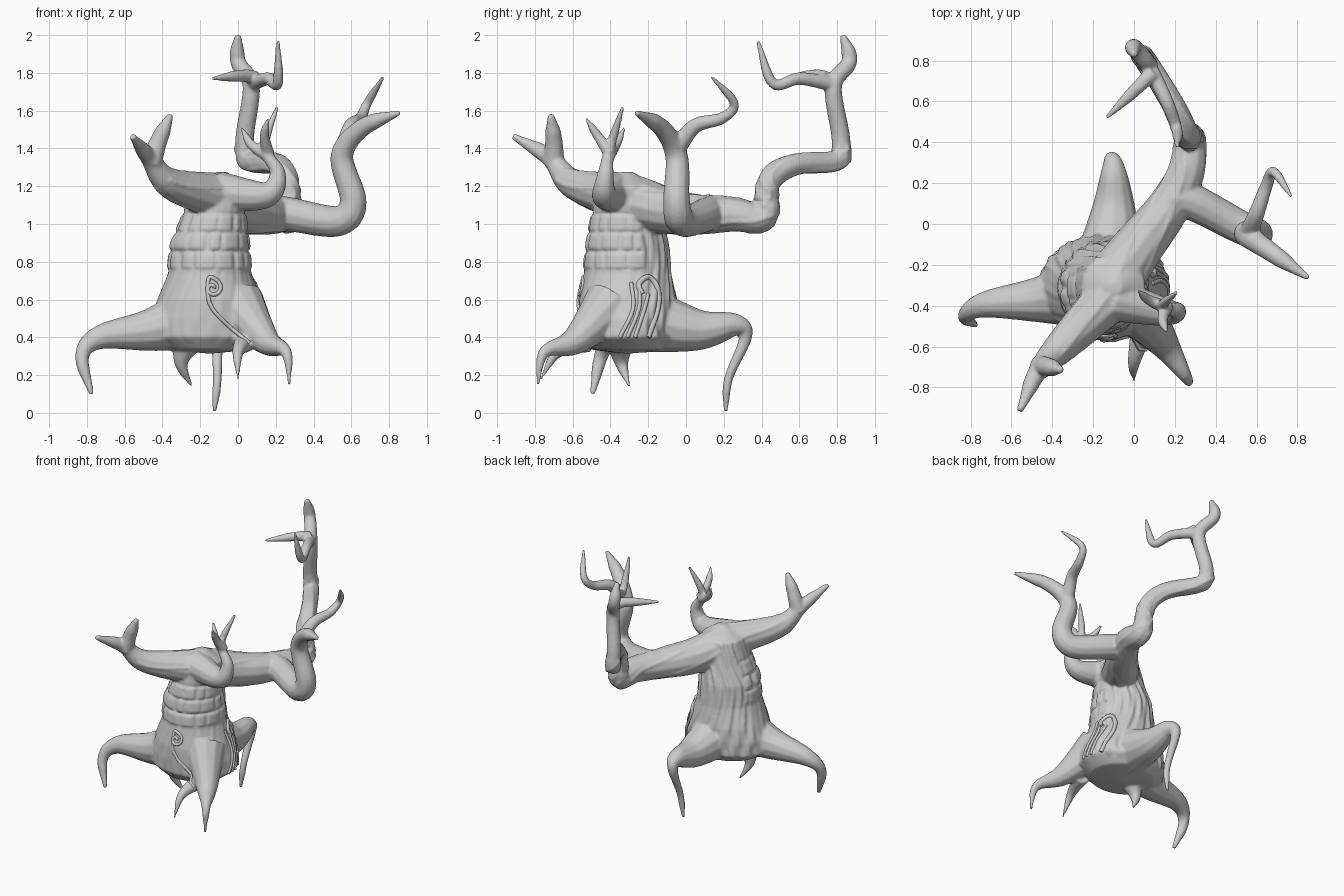
import bpy, bmesh, math
from mathutils import Vector

if "Cube" in bpy.data.objects:
    bpy.data.objects.remove(bpy.data.objects["Cube"])


def select(obs):
    bpy.ops.object.select_all(action='DESELECT')
    for o in obs:
        o.select_set(True)
    bpy.context.view_layer.objects.active = obs[0]


def smooth_path(pts, steps=8):
    """Catmull-Rom resampling of a list of points."""
    P = [Vector(p) for p in pts]
    P = [2 * P[0] - P[1]] + P + [2 * P[-1] - P[-2]]
    out = []
    for a, b, c, d in zip(P, P[1:], P[2:], P[3:]):
        for i in range(steps):
            t = i / steps
            out.append(0.5 * (2 * b + (c - a) * t + (2 * a - 5 * b + 4 * c - d) * t * t
                              + (3 * b - a - 3 * c + d) * t ** 3))
    return out + [P[-2]]


def tubes(name, paths, sides=4):
    """One mesh with a round tube for every path of (point, radius) pairs."""
    cu = bpy.data.curves.new(name, 'CURVE')
    cu.dimensions = '3D'
    cu.bevel_depth = 1
    cu.bevel_resolution = sides
    cu.use_fill_caps = True
    for path in paths:
        sp = cu.splines.new('POLY')
        sp.points.add(len(path) - 1)
        for q, (p, r) in zip(sp.points, path):
            q.co = (*p, 1)
            q.radius = r
    ob = bpy.data.objects.new(name, cu)
    bpy.context.collection.objects.link(ob)
    select([ob])
    bpy.ops.object.convert(target='MESH')
    return bpy.context.view_layer.objects.active


def limb(r0, r1, flare, *pts):
    """Tapered limb: radius r0 to r1, swelling at the root, rounded off at the tip."""
    P = smooth_path(pts)
    path = []
    for i, p in enumerate(P):
        t = i / (len(P) - 1)
        tip = min(1, .45 + .55 * (1 - t) * (len(pts) - 1) / .6)
        path.append((p, (r1 + (r0 - r1) * (1 - t) ** flare) * tip))
    return path


def strand(path, phase):
    """Thin bark strand winding along a limb."""
    out = []
    for i, (p, r) in enumerate(path[:-1]):
        d = path[i + 1][0] - p
        side = d.cross(Vector((.1, .2, 1))).normalized()
        up = side.cross(d).normalized()
        a = phase + .06 * i
        out.append((p + (side * math.cos(a) + up * math.sin(a)) * r * .95, .01))
    return out


# Roots that act as legs
root_left = limb(.19, .03, 2.2, (-.2, -.34, .51), (-.46, -.37, .44), (-.73, -.395, .4),
                 (-.825, -.45, .3), (-.775, -.495, .1))
root_back = limb(.19, .022, 2.8, (-.13, -.25, .5), (-.1, .06, .44), (-.1, .26, .465),
                 (-.11, .315, .4), (-.11, .225, .18), (-.125, .21, .005))
root_right = limb(.15, .018, 2.1, (0, -.4, .57), (.15, -.59, .38), (.255, -.75, .32), (.272, -.785, .15))
root_front = limb(.06, .014, 1.5, (.04, -.52, .38), (0, -.68, .32), (0, -.77, .175))
root_under = limb(.09, .018, 2, (-.27, -.35, .38), (-.3, -.34, .26), (-.245, -.3, .14))

# Big limb reaching back, its elbow, and the antler-like forks on its top
limb_inner = limb(.14, .058, 1, (-.1, -.28, 1.12), (.03, -.1, 1.07), (.16, .07, 1.05), (.255, .25, 1.05),
                  (.275, .41, 1.04), (.265, .44, 1.22))
limb_outer = limb(.064, .036, .8, (.27, .42, 1.12), (.255, .45, 1.24), (.2, .57, 1.315), (.06, .8, 1.335),
                  (.035, .82, 1.45), (.07, .78, 1.73), (0, .865, 1.86), (0, .83, 2.0))
fork_high = limb(.04, .022, 1, (.07, .78, 1.74), (.16, .6, 1.77), (.21, .46, 1.745), (.212, .38, 1.97))
fork_low = limb(.042, .022, .8, (.09, .74, 1.77), (.03, .68, 1.785), (-.135, .52, 1.77))
knuckle = limb(.05, .05, 1, (.1, .72, 1.325), (.045, .81, 1.335), (.04, .82, 1.4))

# Right limb with two horns
limb_right = limb(.1, .03, .75, (.17, .12, 1.06), (.28, .11, 1.05), (.53, -.02, 1.015), (.61, -.05, 1.12),
                  (.55, -.05, 1.36), (.66, -.13, 1.51), (.855, -.265, 1.59))
fork_right = limb(.05, .02, 1.4, (.56, -.05, 1.4), (.6, .05, 1.52), (.65, .19, 1.56), (.685, .255, 1.64),
                  (.77, .135, 1.78))

# Left front limb with two horns
limb_left = limb(.13, .036, 1.9, (-.1, -.34, 1.14), (-.36, -.6, 1.215), (-.47, -.72, 1.35), (-.56, -.915, 1.465))
fork_left = limb(.058, .035, 1, (-.46, -.7, 1.32), (-.42, -.7, 1.44), (-.355, -.715, 1.58))

# Small front limb with three prongs
limb_front = limb(.11, .022, 2.1, (-.1, -.37, 1.17), (.15, -.43, 1.155), (.21, -.425, 1.27), (.14, -.4, 1.41),
                  (.208, -.335, 1.62))
prong_a = limb(.035, .016, 1, (.16, -.4, 1.37), (.14, -.47, 1.47), (.16, -.53, 1.56))
prong_b = limb(.035, .016, 1, (.16, -.41, 1.36), (.07, -.37, 1.42), (.02, -.325, 1.51))

LIMBS = [root_left, root_back, root_right, root_front, root_under, limb_inner, limb_outer, fork_high,
         fork_low, knuckle, limb_right, fork_right, limb_left, fork_left, limb_front, prong_a, prong_b]
STRANDS = [strand(p, f) for p in (limb_inner, limb_outer[:32], limb_left[:12])
           for f in (.3, 1.5, 2.8, 4.4)]

# Trunk profile: z, radius across, radius in depth
PROFILE = [(.315, .02, .02), (.335, .23, .2), (.4, .32, .255), (.5, .31, .26), (.6, .275, .258),
           (.74, .22, .23), (.9, .205, .215), (1.03, .168, .19), (1.2, .155, .16), (1.275, .03, .03)]


def relief(z, a):
    """Plated bark round the front and sides, irregular vertical folds elsewhere."""
    plated = math.sin(a) < .35
    if plated and .755 < z < 1.06:
        row = (z - .755) / .1
        col = a / math.tau * 13 + .5 * (int(row) % 2) + .15 * math.sin(9 * a)
        edge = min(abs(row - round(row)) * .1, abs(col - round(col)) * .1)
        return .009 - .02 * max(0, 1 - edge / .014)
    if .38 < z < 1.2:
        fold = math.sin(17 * a + 5 * math.sin(6 * z)) + math.sin(29 * a - 4 * math.sin(9 * z))
        return .005 * fold * (.3 if plated else 1)
    return 0


def make_trunk(n=128, rows=130):
    bm = bmesh.new()
    rings = []
    z0, z1 = PROFILE[0][0], PROFILE[-1][0]
    for j in range(rows):
        z = z0 + (z1 - z0) * j / (rows - 1)
        lo, hi = next((l, h) for l, h in zip(PROFILE, PROFILE[1:]) if z <= h[0] + 1e-6)
        t = (z - lo[0]) / (hi[0] - lo[0])
        rx, ry = lo[1] + (hi[1] - lo[1]) * t, lo[2] + (hi[2] - lo[2]) * t
        cx = -.15 + .05 * max(0, (z - .9) / .3)
        ring = []
        for i in range(n):
            a = math.tau * i / n
            d = relief(z, a)
            ring.append(bm.verts.new((cx + (rx + d) * math.cos(a), -.31 + (ry + d) * math.sin(a), z)))
        rings.append(ring)
    for r0, r1 in zip(rings, rings[1:]):
        for i in range(n):
            bm.faces.new((r0[i], r0[(i + 1) % n], r1[(i + 1) % n], r1[i]))
    bm.faces.new(rings[0][::-1])
    bm.faces.new(rings[-1])
    me = bpy.data.meshes.new("trunk")
    bm.to_mesh(me)
    bm.free()
    ob = bpy.data.objects.new("trunk", me)
    bpy.context.collection.objects.link(ob)
    return ob


# Fuse trunk, roots and limbs into one organic skin
tree = make_trunk()
select([tree, tubes("limbs", LIMBS + STRANDS)])
bpy.ops.object.join()
tree.name = "tree_body"
rm = tree.modifiers.new("fuse", 'REMESH')
rm.mode = 'VOXEL'
rm.voxel_size = .0095
sm = tree.modifiers.new("soften", 'SMOOTH')
sm.factor = .5
sm.iterations = 3
for m in ("fuse", "soften"):
    bpy.ops.object.modifier_apply(modifier=m)
bpy.ops.object.shade_smooth()
bpy.context.view_layer.update()


def on_surface(points, axis, r):
    """Lay a line of (u, z) points on the trunk, seen from the front (y) or right (x)."""
    out = []
    for u, z in smooth_path(points, 4):
        o, d = ((u, -3, z), (0, 1, 0)) if axis == 'y' else ((3, u, z), (-1, 0, 0))
        hit, loc, _, _ = tree.ray_cast(o, d)
        if hit:
            out.append((loc, r))
    return out


# Raised curls: a spiral with a tail in front, a hook and folds on the right
spiral = [(-.135 + (.006 + .0058 * t) * math.cos(t), .66 + (.006 + .0058 * t) * math.sin(t))
          for t in [i * .75 for i in range(12)]]
front_curl = on_surface(spiral + [(-.15, .58), (-.07, .48), (.06, .37)], 'y', .011)
hook = on_surface([(-.23, .63), (-.25, .68), (-.2, .72), (-.15, .66), (-.15, .55), (-.2, .4)], 'x', .015)
folds = [on_surface([(-.29 + .045 * k, .69 - .03 * k), (-.28 + .03 * k, .55), (-.35 + .04 * k, .4)], 'x', .011)
         for k in range(3)]
tubes("bark_curls", [front_curl, hook] + folds, 2)
bpy.ops.object.shade_smooth()
